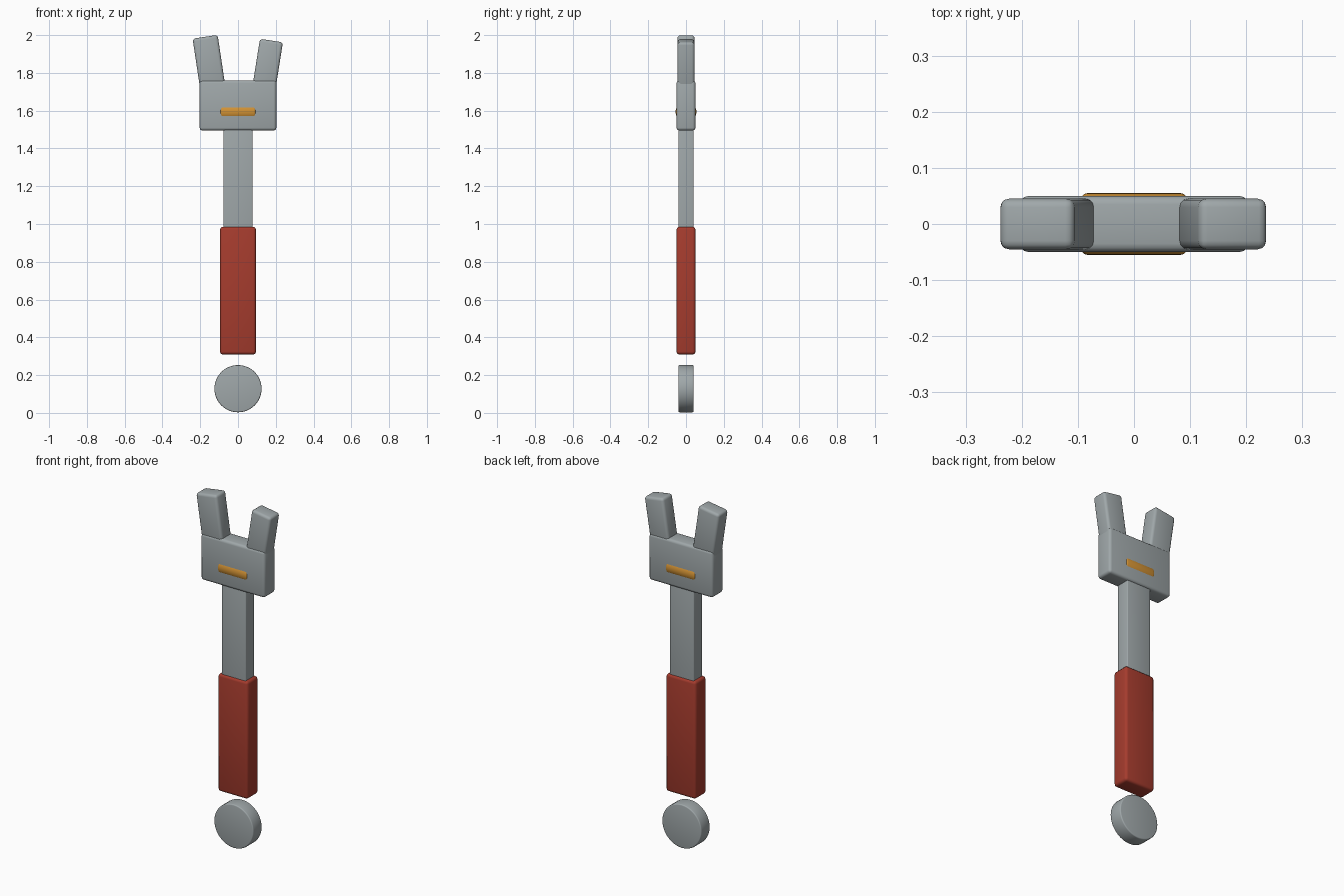
import bpy
from math import radians, sin, cos

if "Cube" in bpy.data.objects:
    bpy.data.objects.remove(bpy.data.objects["Cube"])


def make_material(name, rgb):
    mat = bpy.data.materials.new(name)
    mat.use_nodes = True
    mat.diffuse_color = (*rgb, 1)
    mat.node_tree.nodes["Principled BSDF"].inputs["Base Color"].default_value = (*rgb, 1)
    return mat


steel = make_material("steel_grey", (0.35, 0.39, 0.40))
red = make_material("grip_red", (0.38, 0.045, 0.027))
amber = make_material("amber", (0.65, 0.29, 0.035))


def finish(name, mat, bevel):
    """Name, colour, bevel and smooth the active object."""
    obj = bpy.context.object
    obj.name = name
    obj.data.materials.append(mat)
    bpy.ops.object.transform_apply(location=False, rotation=False, scale=True)
    mod = obj.modifiers.new("rounded_edges", "BEVEL")
    mod.width = bevel
    mod.segments = 3
    mod.limit_method = "ANGLE"
    mod.angle_limit = radians(40)
    bpy.ops.object.modifier_apply(modifier=mod.name)
    bpy.ops.object.shade_smooth_by_angle(angle=radians(35))
    return obj


def box(name, mat, center, size, bevel, tilt=0):
    bpy.ops.mesh.primitive_cube_add(size=1, location=center, rotation=(0, tilt, 0))
    bpy.context.object.scale = size
    return finish(name, mat, bevel)


def cylinder(name, mat, center, radius, length, rotation, bevel):
    bpy.ops.mesh.primitive_cylinder_add(vertices=48, radius=radius, depth=length,
                                        location=center, rotation=rotation)
    return finish(name, mat, bevel)


# Handle: end disc, grip and shaft
cylinder("end_disc", steel, (0, 0, 0.128), 0.125, 0.08, (radians(90), 0, 0), 0.006)
box("grip", red, (0, 0, 0.647), (0.19, 0.10, 0.675), 0.015)
box("shaft", steel, (0, 0, 1.16), (0.154, 0.08, 0.80), 0.005)

# Head with the adjusting roller showing through both faces
box("head", steel, (0, 0, 1.628), (0.406, 0.10, 0.266), 0.015)
cylinder("adjusting_roller", amber, (0, 0, 1.594), 0.055, 0.19, (0, radians(90), 0), 0.012)


# Jaws: each is hung from the middle of its tilted top face
def jaw(name, top_x, top_z, width, tilt, length=0.29):
    center = (top_x - sin(tilt) * length / 2, 0, top_z - cos(tilt) * length / 2)
    box(name, steel, center, (width, 0.09, length), 0.015, tilt)


jaw("right_jaw", -0.174, 1.991, 0.134, radians(-8.5))
jaw("left_jaw", 0.177, 1.971, 0.123, radians(9))
